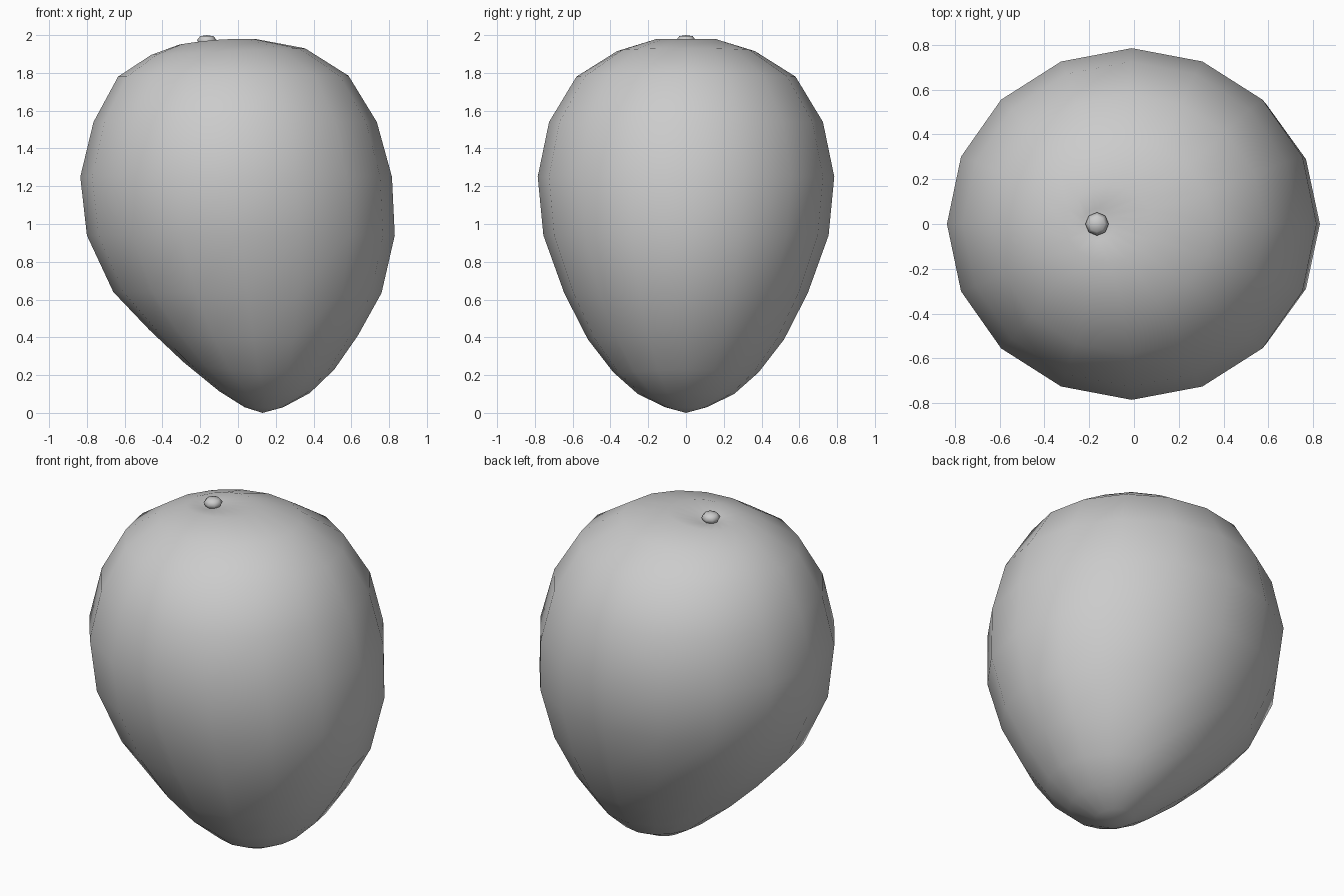
import bpy, bmesh
from math import cos, sin, pi

if "Cube" in bpy.data.objects:
    bpy.data.objects.remove(bpy.data.objects["Cube"])


def loft(name, rings, sides, start, end):
    """Skin of oval rings (x_left, z_left, x_right, z_right, half_y, z_mid), closed by two poles."""
    bm = bmesh.new()
    loops = []
    for xl, zl, xr, zr, hy, zm in rings:
        loop = []
        for i in range(sides):
            c, s = cos(2 * pi * i / sides), sin(2 * pi * i / sides)
            z = zm + (zr - zl) / 2 * c + ((zr + zl) / 2 - zm) * c * c
            loop.append(bm.verts.new(((xl + xr) / 2 + (xr - xl) / 2 * c, hy * s, z)))
        loops.append(loop)
    for a, b in zip(loops, loops[1:]):
        for i in range(sides):
            j = (i + 1) % sides
            bm.faces.new((a[i], a[j], b[j], b[i]))
    for loop, pole in ((loops[0], start), (loops[-1], end)):
        tip = bm.verts.new(pole)
        for i in range(sides):
            bm.faces.new((loop[i], loop[(i + 1) % sides], tip))
    bmesh.ops.recalc_face_normals(bm, faces=bm.faces)
    for f in bm.faces:
        f.smooth = True
    mesh = bpy.data.meshes.new(name)
    bm.to_mesh(mesh)
    bm.free()
    obj = bpy.data.objects.new(name, mesh)
    bpy.context.collection.objects.link(obj)
    return obj


# Fruit body, leaning egg from the low tip to the dimple round the stem
body = [
    (0.035, 0.03, 0.24, 0.03, 0.11, 0.03),
    (-0.10, 0.115, 0.38, 0.105, 0.255, 0.10),
    (-0.29, 0.27, 0.51, 0.23, 0.385, 0.215),
    (-0.47, 0.44, 0.635, 0.41, 0.52, 0.39),
    (-0.66, 0.64, 0.76, 0.635, 0.645, 0.635),
    (-0.80, 0.94, 0.83, 0.94, 0.755, 0.94),
    (-0.835, 1.25, 0.815, 1.25, 0.785, 1.25),
    (-0.765, 1.54, 0.735, 1.54, 0.725, 1.54),
    (-0.635, 1.78, 0.585, 1.785, 0.58, 1.78),
    (-0.46, 1.895, 0.355, 1.93, 0.365, 1.915),
    (-0.31, 1.95, 0.09, 1.98, 0.17, 1.975),
    (-0.23, 1.955, -0.09, 1.965, 0.07, 1.958),
]
loft("fruit_body", body, 16, (0.13, 0, 0), (-0.165, 0, 1.945))

# Small rounded stem stub
stub = [(-0.165 - r, z, -0.165 + r, z, r, z)
        for r, z in ((0.038, 1.945), (0.052, 1.973), (0.036, 1.994))]
loft("stem_stub", stub, 8, (-0.165, 0, 1.94), (-0.165, 0, 2.0))
